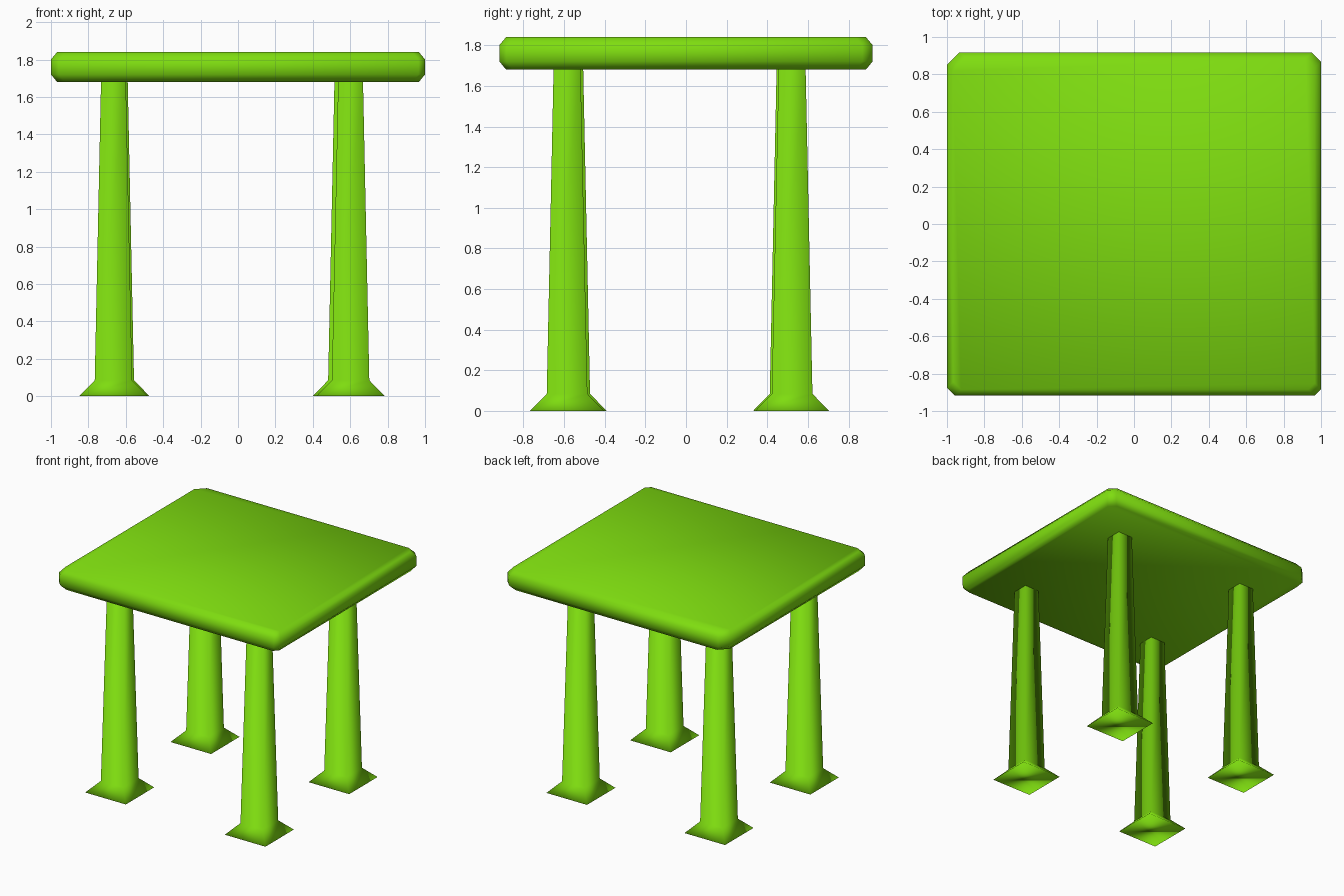
import bpy
import bmesh

default = bpy.data.objects.get("Cube")
if default:
    bpy.data.objects.remove(default, do_unlink=True)

# Single bright green
green = bpy.data.materials.new("bright_green")
green.use_nodes = True
colour = (0.21, 0.72, 0.005, 1)
green.diffuse_color = colour
bsdf = next(n for n in green.node_tree.nodes if n.type == "BSDF_PRINCIPLED")
bsdf.inputs["Base Color"].default_value = colour


def outline(hx, hy, cuts):
    """Rectangle with its corners cut, counter-clockwise from back left."""
    points = []
    signs = [(1, 1), (-1, 1), (-1, -1), (1, -1)]
    for (sx, sy), c in zip(signs, cuts):
        pair = [(sx * hx, sy * (hy - c)), (sx * (hx - c), sy * hy)]
        points += pair if sx * sy > 0 else pair[::-1]
    return points


def loft(name, rings):
    """Skin a stack of matching rings and cap both ends."""
    bm = bmesh.new()
    loops = [[bm.verts.new(p) for p in ring] for ring in rings]
    n = len(loops[0])
    for low, high in zip(loops, loops[1:]):
        for i in range(n):
            j = (i + 1) % n
            bm.faces.new((low[i], low[j], high[j], high[i]))
    bm.faces.new(loops[0][::-1])
    bm.faces.new(loops[-1])
    bmesh.ops.recalc_face_normals(bm, faces=bm.faces)
    for face in bm.faces:
        face.smooth = True
    mesh = bpy.data.meshes.new(name)
    bm.to_mesh(mesh)
    bm.free()
    mesh.materials.append(green)
    obj = bpy.data.objects.new(name, mesh)
    bpy.context.collection.objects.link(obj)
    return obj


# Slab with softened edges and slightly uneven cut corners
cuts = (0.05, 0.068, 0.042, 0.035)
slab = []
for z, inset in ((1.68, 0.033), (1.72, 0), (1.80, 0), (1.84, 0.033)):
    slab.append([(x, y, z) for x, y in outline(1 - inset, 0.918 - inset, cuts)])
loft("table_top", slab)

# Tapered legs on flared feet, sunk slightly into the slab
leg_profile = ((0, 0.183), (0.085, 0.1), (1.70, 0.066))
legs = {
    "front_left_leg": (0.602, -0.585),
    "front_right_leg": (-0.666, -0.572),
    "back_left_leg": (0.582, 0.522),
    "back_right_leg": (-0.656, 0.512),
}
for name, (cx, cy) in legs.items():
    rings = []
    for z, h in leg_profile:
        rings.append([(cx + sx * h, cy + sy * h, z)
                      for sx, sy in ((1, 1), (-1, 1), (-1, -1), (1, -1))])
    loft(name, rings)
